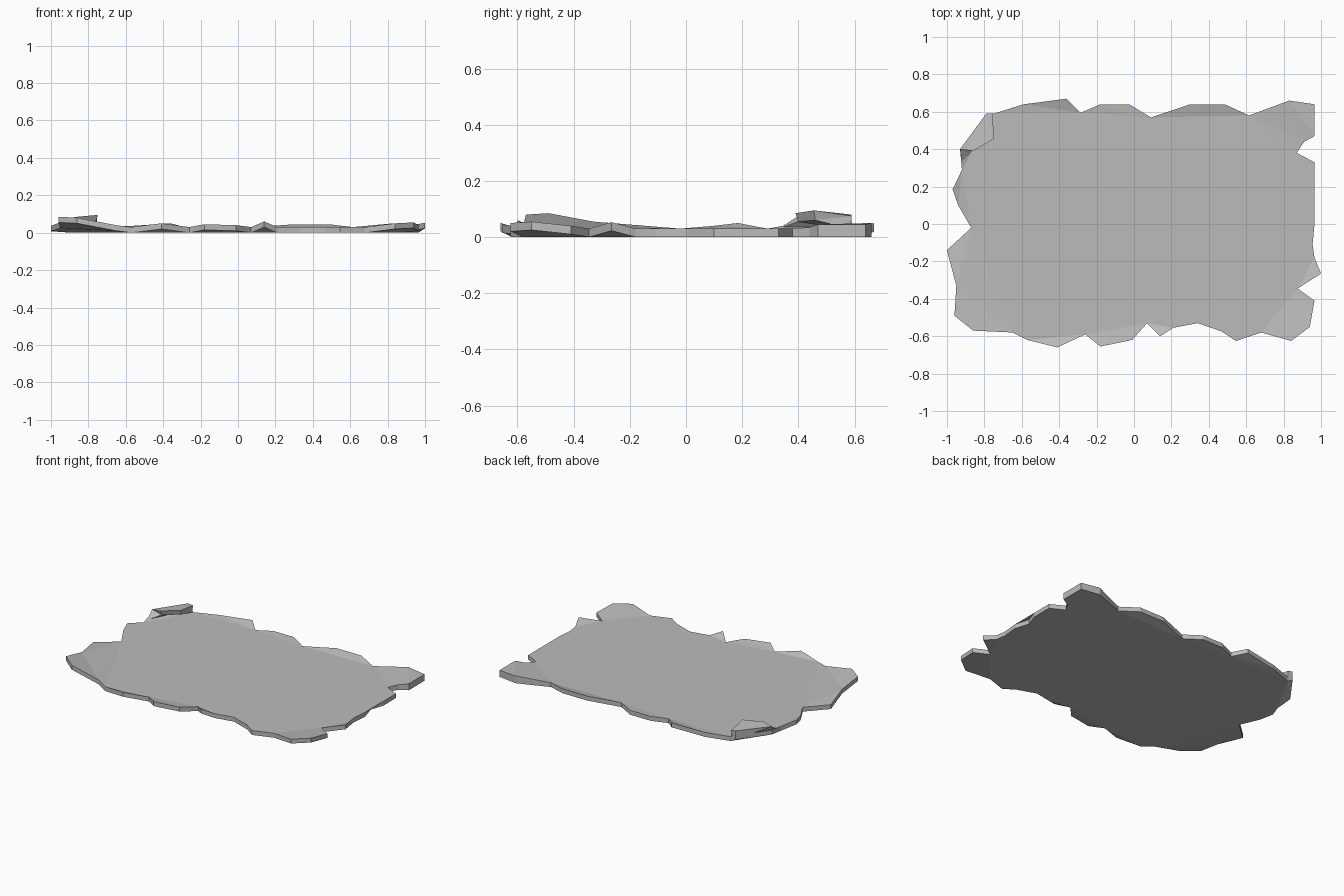
import bpy, bmesh

if "Cube" in bpy.data.objects:
    bpy.data.objects.remove(bpy.data.objects["Cube"])

LOW, THICK = 0.03, 0.03   # flat top level, sheet thickness

# Ragged outline, clockwise from the back left; third value is top height
back = [(-.75, .59, LOW), (-.59, .64, .035), (-.36, .67, .05), (-.285, .595, LOW),
        (-.18, .64, .035), (-.025, .64, .035), (.09, .57, LOW), (.30, .64, .045),
        (.485, .64, .045), (.615, .58, LOW), (.83, .66, .05), (.965, .64, .045)]
right = [(.965, .47, .045), (.91, .44, .035), (.87, .38, LOW), (.965, .33, LOW),
         (.965, .19, LOW), (.935, .10, LOW), (.965, 0, LOW), (.955, -.11, LOW),
         (.965, -.18, LOW), (1, -.265, .053), (.875, -.345, LOW), (.965, -.41, .04),
         (.94, -.55, .055)]
front = [(.84, -.625, .05), (.68, -.58, LOW), (.545, -.625, LOW), (.47, -.575, LOW),
         (.34, -.53, LOW), (.21, -.555, LOW), (.14, -.60, .06), (.07, -.53, LOW),
         (-.01, -.62, .04), (-.18, -.655, .045), (-.26, -.59, LOW), (-.41, -.66, .05),
         (-.57, -.62, LOW), (-.65, -.58, .04), (-.86, -.57, .08)]
left = [(-.96, -.49, .085), (-.95, -.33, .055), (-1, -.14, .037), (-.87, -.02, LOW),
        (-.94, .10, .04), (-.97, .185, .05), (-.92, .29, LOW), (-.93, .40, .05),
        (-.79, .59, .05)]
outline = (back + right + front + left)[::-1]

grey = bpy.data.materials.new("plain grey")
grey.diffuse_color = (0.5, 0.5, 0.5, 1)
grey.use_nodes = True
grey.node_tree.nodes["Principled BSDF"].inputs["Base Color"].default_value = grey.diffuse_color


def finish(bm, name):
    bmesh.ops.recalc_face_normals(bm, faces=bm.faces)
    me = bpy.data.meshes.new(name)
    bm.to_mesh(me)
    bm.free()
    me.materials.append(grey)
    ob = bpy.data.objects.new(name, me)
    bpy.context.collection.objects.link(ob)


def underside(x, y, z):
    return 0 if x > .6 and y > .4 else max(0, z - THICK)


# Sheet: flat core through the notches, with bent-up tabs between them
bm = bmesh.new()
top = [bm.verts.new(p) for p in outline]
bot = [bm.verts.new((x, y, underside(x, y, z))) for x, y, z in outline]
n = len(outline)
notches = [i for i, p in enumerate(outline) if p[2] == LOW]
for ring, flip in ((top, 1), (bot, -1)):
    bm.faces.new([ring[i] for i in notches][::flip])
    for a, b in zip(notches, notches[1:] + [notches[0] + n]):
        if b - a > 1:
            bm.faces.new([ring[i % n] for i in range(a, b + 1)][::flip])
for i in range(n):
    j = (i + 1) % n
    bm.faces.new((top[j], top[i], bot[i], bot[j]))
bmesh.ops.triangulate(bm, faces=bm.faces[:])
finish(bm, "torn_sheet")

# Curled corner: folded flap leaning back over the sheet
bm = bmesh.new()
upper = [(-.93, .40, .075), (-.86, .39, .085), (-.75, .455, .095), (-.755, .59, .075),
         (-.79, .59, .08)]
lower = [(-.92, .33, .03), (-.86, .40, .055), (-.76, .46, .06), (-.755, .585, .03),
         (-.79, .59, .025)]
up = [bm.verts.new(p) for p in upper]
lo = [bm.verts.new(p) for p in lower]
bm.faces.new(up)
bm.faces.new(lo[::-1])
for i in range(5):
    j = (i + 1) % 5
    bm.faces.new((up[j], up[i], lo[i], lo[j]))
bmesh.ops.triangulate(bm, faces=bm.faces[:])
finish(bm, "curled_corner")
